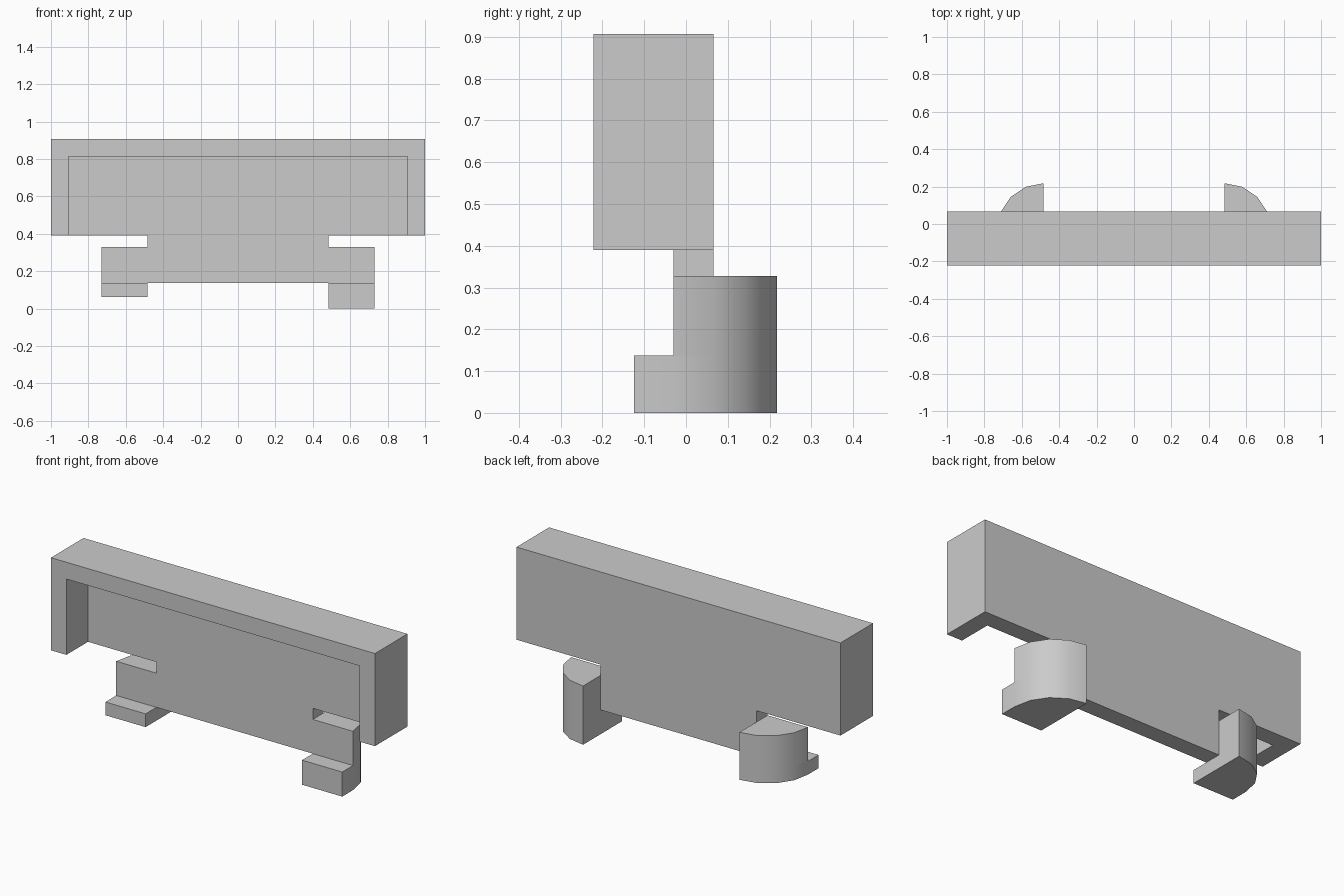
import bpy
import bmesh
from math import cos, sin, pi
from mathutils import Vector

cube = bpy.data.objects.get("Cube")
if cube:
    bpy.data.objects.remove(cube)

grey = bpy.data.materials.new("plain_grey")
grey.use_nodes = True
colour = (0.6, 0.6, 0.6, 1)
grey.diffuse_color = colour
grey.node_tree.nodes["Principled BSDF"].inputs["Base Color"].default_value = colour


def stepped_solid(name, short, tall, place, levels):
    """Extrude two adjoining outlines together, then the tall one further."""
    start, middle, end = levels
    bm = bmesh.new()
    verts = {}

    def face(outline):
        for p in outline:
            if p not in verts:
                verts[p] = bm.verts.new(place(*p, start))
        return bm.faces.new([verts[p] for p in outline])

    def raise_faces(faces, low, high):
        step = Vector(place(0, 0, high)) - Vector(place(0, 0, low))
        new = bmesh.ops.extrude_face_region(bm, geom=faces)["geom"]
        bmesh.ops.translate(bm, vec=step, verts=[g for g in new if isinstance(g, bmesh.types.BMVert)])
        return [g for g in new if isinstance(g, bmesh.types.BMFace)]

    count = len(tall)
    tops = raise_faces([face(short), face(tall)], start, middle)
    raise_faces([f for f in tops if len(f.verts) == count], middle, end)
    bmesh.ops.recalc_face_normals(bm, faces=bm.faces)
    mesh = bpy.data.meshes.new(name)
    bm.to_mesh(mesh)
    bm.free()
    mesh.materials.append(grey)
    obj = bpy.data.objects.new(name, mesh)
    bpy.context.collection.objects.link(obj)
    bpy.ops.object.select_all(action="DESELECT")
    obj.select_set(True)
    bpy.context.view_layer.objects.active = obj
    bpy.ops.object.shade_smooth_by_angle()
    return obj


# Hood with a back panel that hangs down between the feet
inner, rim, top, ceiling = 0.905, 0.39, 0.907, 0.813
neck, ledge_top = 0.483, 0.137
frame = [(-1, rim), (-1, top), (1, top), (1, rim),
         (inner, rim), (inner, ceiling), (-inner, ceiling), (-inner, rim)]
panel = [(-inner, ceiling), (inner, ceiling), (inner, rim), (neck, rim), (neck, ledge_top),
         (0, ledge_top), (-neck, ledge_top), (-neck, rim), (-inner, rim)]
stepped_solid("hood_and_back_panel", panel, frame,
              lambda a, b, d: (a, d, b), (0.066, -0.03, -0.221))

# Feet: a front ledge and a taller quarter-round block behind it
radius, front = 0.248, -0.03
arc = [(neck + radius * cos(i * pi / 8), front + radius * sin(i * pi / 8)) for i in range(5)]
quarter = [(neck, front)] + arc
ledge = [(neck, -0.125), (neck + radius, -0.125), arc[0], (neck, front)]
for name, side, base in (("left_foot", 1, 0), ("right_foot", -1, 0.063)):
    stepped_solid(name, ledge, quarter,
                  lambda a, b, d, s=side: (s * a, b, d), (base, ledge_top, 0.328))
